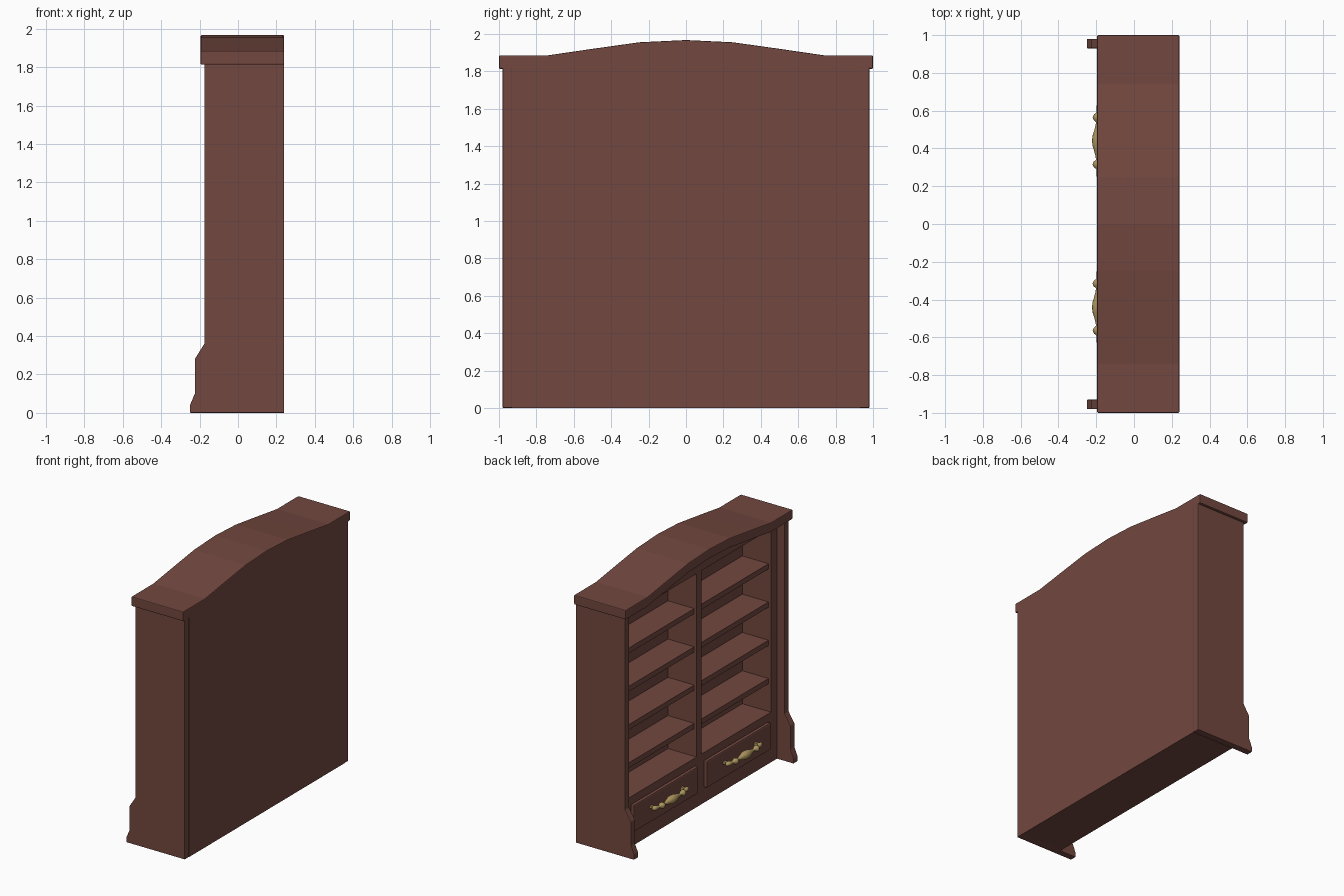
import bpy, bmesh, math
from mathutils import Vector

if "Cube" in bpy.data.objects:
    bpy.data.objects.remove(bpy.data.objects["Cube"])


def material(name, color):
    m = bpy.data.materials.new(name)
    m.diffuse_color = color
    m.use_nodes = True
    m.node_tree.nodes["Principled BSDF"].inputs["Base Color"].default_value = m.diffuse_color
    return m


WOOD = material("dark_wood", (0.17, 0.065, 0.05, 1))
BRASS = material("brass", (0.42, 0.30, 0.11, 1))


def finish(name, bm, mat):
    bmesh.ops.recalc_face_normals(bm, faces=bm.faces)
    me = bpy.data.meshes.new(name)
    bm.to_mesh(me)
    bm.free()
    me.materials.append(mat)
    ob = bpy.data.objects.new(name, me)
    bpy.context.collection.objects.link(ob)
    return ob


def prism(name, pts, axis, a, b, bevel=0):
    """Extrude an outline from a to b: axis 'x' takes (y, z), axis 'y' takes (x, z)."""
    bm = bmesh.new()
    place = (lambda p, t: (t, p[0], p[1])) if axis == 'x' else (lambda p, t: (p[0], t, p[1]))
    f = bm.faces.new([bm.verts.new(place(p, a)) for p in pts])
    new = bmesh.ops.extrude_face_region(bm, geom=[f])["geom"]
    shift = Vector((b - a, 0, 0) if axis == 'x' else (0, b - a, 0))
    bmesh.ops.translate(bm, vec=shift, verts=[v for v in new if isinstance(v, bmesh.types.BMVert)])
    ob = finish(name, bm, WOOD)
    if bevel:
        mod = ob.modifiers.new("bevel", 'BEVEL')
        mod.width, mod.segments, mod.limit_method = bevel, 2, 'ANGLE'
    return ob


def box(name, x, y, z, bevel=0):
    return prism(name, [(y[0], z[0]), (y[1], z[0]), (y[1], z[1]), (y[0], z[1])], 'x', *x, bevel)


def spindle(name, rings, z):
    """Turned shape along y from (x, y, radius) rings."""
    bm = bmesh.new()
    n, loops = 14, []
    for x, y, r in rings:
        loops.append([bm.verts.new((x + r * math.cos(2 * math.pi * i / n), y,
                                    z + r * math.sin(2 * math.pi * i / n))) for i in range(n)])
    for p, q in zip(loops, loops[1:]):
        for i in range(n):
            bm.faces.new((p[i], p[(i + 1) % n], q[(i + 1) % n], q[i]))
    bm.faces.new(loops[0])
    bm.faces.new(loops[-1])
    for f in bm.faces:
        f.smooth = True
    return finish(name, bm, BRASS)


# Arched top line, mirrored about y = 0
half = [(1.0, 1.885), (0.74, 1.885), (0.5, 1.92), (0.25, 1.955)]
arch = half + [(0, 1.967)] + [(-y, z) for y, z in reversed(half)]


def under_arch(edge, base, drop):
    top = [(max(-edge, min(edge, y)), z - drop) for y, z in arch]
    return top + [(-edge, base), (edge, base)]


# Cornice, back panel and front header all follow the arch
prism("cornice", arch + [(y, z - 0.072) for y, z in reversed(arch)], 'x', -0.195, 0.24, 0.006)
prism("back_panel", under_arch(0.93, 0.0, 0.05), 'x', 0.13, 0.24)
prism("header", under_arch(0.93, 1.77, 0.05), 'x', -0.11, 0.13)

# Side boards with flared feet, and the stiles inside them
side = [(0.24, 0), (-0.25, 0), (-0.25, 0.04), (-0.225, 0.10), (-0.225, 0.28),
        (-0.175, 0.36), (-0.175, 1.83), (0.24, 1.83)]
shelf_tops = [0.63, 0.92, 1.21, 1.50]
# Spindle half of a handle: (x, offset from centre, radius)
grip = [(-0.192, 0, 0.03), (-0.192, 0.025, 0.028), (-0.192, 0.05, 0.02), (-0.192, 0.08, 0.012),
        (-0.192, 0.10, 0.009), (-0.195, 0.11, 0.019), (-0.195, 0.125, 0.024), (-0.193, 0.14, 0.019),
        (-0.19, 0.15, 0.009), (-0.185, 0.165, 0.013), (-0.18, 0.185, 0.018), (-0.178, 0.205, 0.014),
        (-0.175, 0.212, 0.004)]

for s, tag in ((1, "left"), (-1, "right")):
    def span(a, b):
        return sorted((s * a, s * b))
    prism("side_board_" + tag, side, 'y', *span(0.93, 0.98), 0.004)
    box("stile_" + tag, (-0.11, 0.13), span(0.86, 0.93), (0.38, 1.77))
    # Shelves
    for i, z in enumerate(shelf_tops):
        box(f"shelf_{tag}_{i + 1}", (-0.09, 0.13), span(0.03, 0.86), (z - 0.04, z))
    # Drawer front and its brass handle
    box("drawer_" + tag, (-0.14, -0.11), span(0.05, 0.82), (0.12, 0.325), 0.01)
    c = s * 0.44
    rings = [(x, c - d, r) for x, d, r in reversed(grip)] + [(x, c + d, r) for x, d, r in grip[1:]]
    spindle("handle_" + tag, rings, 0.24)
    # Mounting pegs
    for d in (-0.185, 0.185):
        box(f"handle_peg_{tag}_{'a' if d < 0 else 'b'}", (-0.18, -0.135),
            (c + d - 0.01, c + d + 0.01), (0.23, 0.25)).data.materials[0] = BRASS

# Drawer carcass and centre divider
box("drawer_carcass", (-0.11, 0.13), (-0.93, 0.93), (0.0, 0.38))
box("centre_divider", (-0.11, 0.13), (-0.03, 0.03), (0.38, 1.77))
